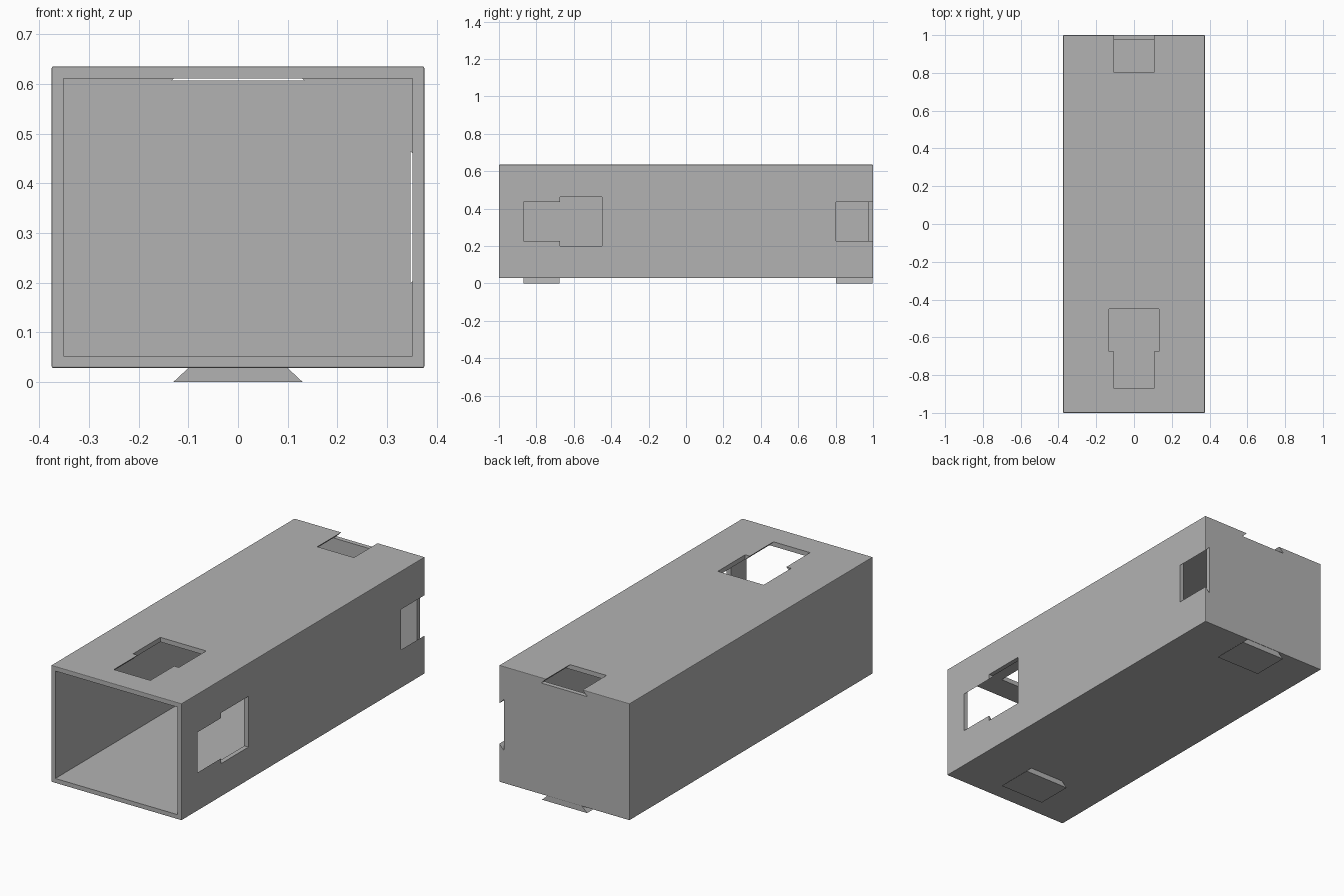
import bpy
import bmesh
from mathutils import Vector

cube = bpy.data.objects.get("Cube")
if cube:
    bpy.data.objects.remove(cube, do_unlink=True)

# Single plain grey
grey = bpy.data.materials.new("plain grey")
grey.use_nodes = True
grey.diffuse_color = (0.45, 0.45, 0.45, 1)
grey.node_tree.nodes["Principled BSDF"].inputs["Base Color"].default_value = grey.diffuse_color

HALF_W, BASE, TOP, WALL = 0.375, 0.028, 0.635, 0.024
MID = (BASE + TOP) / 2


def to_object(name, bm):
    bmesh.ops.recalc_face_normals(bm, faces=bm.faces)
    mesh = bpy.data.meshes.new(name)
    bm.to_mesh(mesh)
    bm.free()
    mesh.materials.append(grey)
    obj = bpy.data.objects.new(name, mesh)
    bpy.context.collection.objects.link(obj)
    return obj


def box(name, low, high):
    bm = bmesh.new()
    bmesh.ops.create_cube(bm, size=1)
    low, high = Vector(low), Vector(high)
    for v in bm.verts:
        v.co = (low + high) / 2 + v.co * (high - low)
    return to_object(name, bm)


def prism(name, half, y0, y1, place):
    """Mirror a half profile of (across, height) points and extrude it along y."""
    outline = half + [(-u, h) for u, h in reversed(half)]
    bm = bmesh.new()
    face = bm.faces.new([bm.verts.new(place(u, y0, h)) for u, h in outline])
    ext = bmesh.ops.extrude_face_region(bm, geom=[face])["geom"]
    moved = [g for g in ext if isinstance(g, bmesh.types.BMVert)]
    bmesh.ops.translate(bm, vec=(0, y1 - y0, 0), verts=moved)
    return to_object(name, bm)


def apply_modifiers(obj):
    graph = bpy.context.evaluated_depsgraph_get()
    mesh = bpy.data.meshes.new_from_object(obj.evaluated_get(graph))
    obj.modifiers.clear()
    obj.data = mesh


def cut(obj, cutter):
    mod = obj.modifiers.new("cut", "BOOLEAN")
    mod.operation = "DIFFERENCE"
    mod.solver = "EXACT"
    mod.object = cutter
    apply_modifiers(obj)
    bpy.data.objects.remove(cutter, do_unlink=True)


# Open-fronted case with finely eased outer edges
case = box("case", (-HALF_W, -1, BASE), (HALF_W, 1, TOP))
bevel = case.modifiers.new("eased edges", "BEVEL")
bevel.width = 0.003
bevel.segments = 2
apply_modifiers(case)
cut(case, box("cavity", (-HALF_W + WALL, -1.1, BASE + WALL),
              (HALF_W - WALL, 1 - WALL, TOP - WALL)))


def on_top(u, y, h):
    return (u, y, TOP + h)


def on_side(u, y, h):
    return (HALF_W + h, y, MID + u)


# Keyhole and rear dovetail slots in the top and the left side
dovetail = [(0.105, 0.03), (0.105, 0), (0.133, -0.028)]
entry = [(0.132, 0.03), (0.132, -0.035)]
for place in (on_top, on_side):
    cut(case, prism("front_slot", dovetail, -0.87, -0.66, place))
    cut(case, prism("entry_hole", entry, -0.675, -0.45, place))
    cut(case, prism("rear_slot", dovetail, 0.803, 1.05, place))


# Dovetail runners under the floor
def under(u, y, h):
    return (u, y, h)


runner = [(0.13, 0), (0.10, BASE), (0.10, BASE + 0.01)]
prism("front_runner", runner, -0.87, -0.677, under)
prism("rear_runner", runner, 0.803, 0.998, under)
